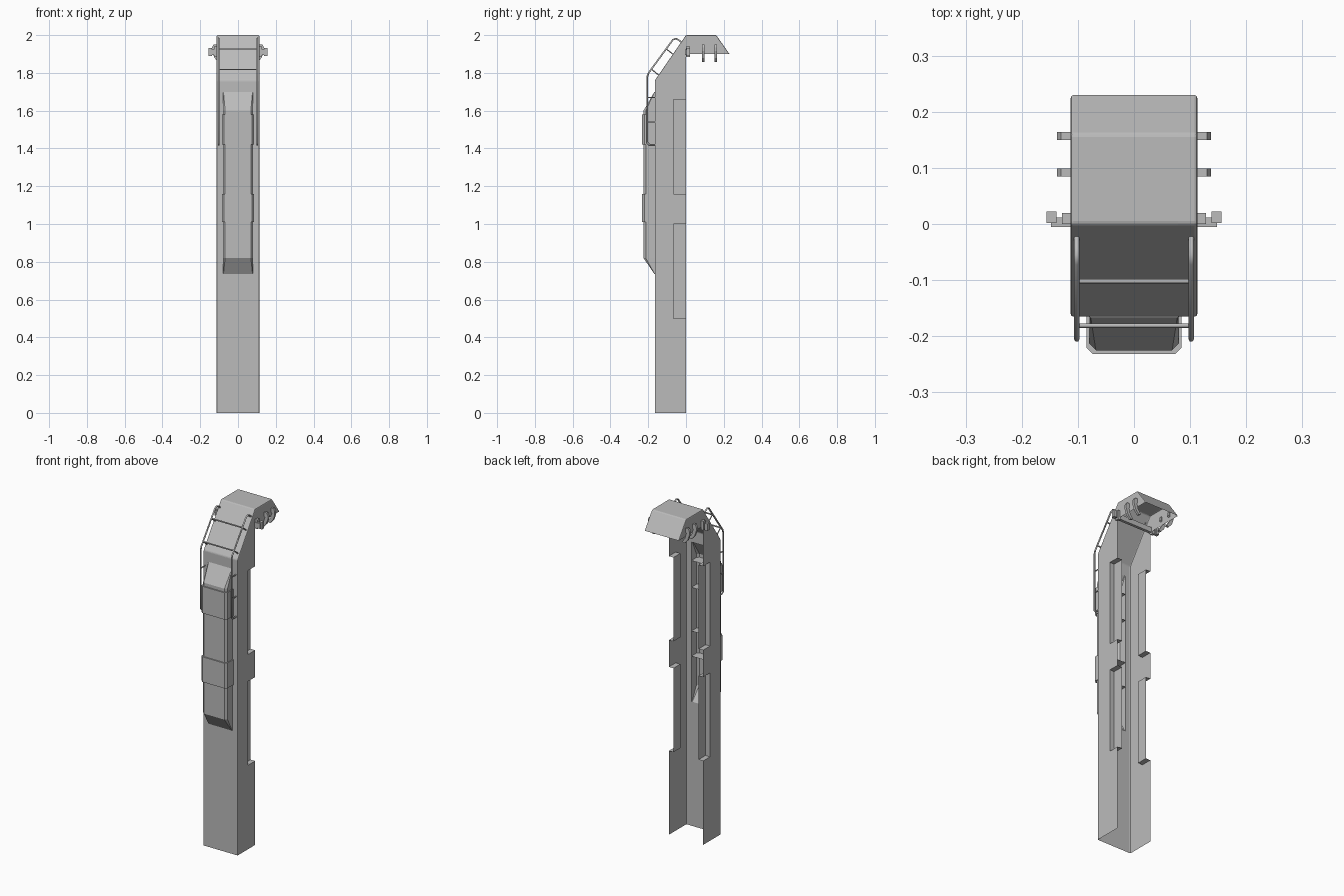
import bpy, bmesh, math
from mathutils import Vector

cube = bpy.data.objects.get("Cube")
if cube:
    bpy.data.objects.remove(cube, do_unlink=True)

gray = bpy.data.materials.new("plain gray")
gray.use_nodes = True
COLOUR = (0.5, 0.5, 0.5, 1)
gray.diffuse_color = COLOUR
gray.node_tree.nodes["Principled BSDF"].inputs["Base Color"].default_value = COLOUR

W = 0.113       # half width of the channel
FRONT = -0.165  # front wall
STEP = 0.03     # depth of the side recesses


def finish(name, bm, smooth=False):
    mesh = bpy.data.meshes.new(name)
    bm.to_mesh(mesh)
    bm.free()
    mesh.materials.append(gray)
    obj = bpy.data.objects.new(name, mesh)
    bpy.context.collection.objects.link(obj)
    if smooth:
        bpy.ops.object.select_all(action='DESELECT')
        obj.select_set(True)
        bpy.context.view_layer.objects.active = obj
        bpy.ops.object.shade_smooth_by_angle(angle=math.radians(40))
    return obj


def add_box(bm, lo, hi):
    verts = bmesh.ops.create_cube(bm, size=1)["verts"]
    for v in verts:
        v.co = Vector([l + (c + 0.5) * (h - l) for l, h, c in zip(lo, hi, v.co)])


def skin(bm, rows, skip=()):
    for i in range(len(rows) - 1):
        for j in range(len(rows[i]) - 1):
            if (i, j) not in skip:
                bm.faces.new((rows[i][j], rows[i][j + 1], rows[i + 1][j + 1], rows[i + 1][j]))


# Open channel with its overhanging hood; the front has an opening behind the cover
profile = [(FRONT, 0), (FRONT, 0.74), (FRONT, 1.69), (FRONT, 1.76),
           (0, 2), (0.16, 2), (0.23, 1.9)]
recesses = [(0.5, 1.0), (1.16, 1.66)]
bm = bmesh.new()
rows = [[bm.verts.new((x, y, z)) for x in (-W, -0.078, 0.078, W)] for y, z in profile]
skin(bm, rows, skip={(1, 1)})
back = [(0, 1.9)]
for low, high in reversed(recesses):
    back += [(0, high), (-0.065, high), (-0.065, low), (0, low)]
back.append((0, 0))
for col, s in ((0, -1), (3, 1)):
    loop = [r[col] for r in rows] + [bm.verts.new((s * W, y, z)) for y, z in back]
    bm.faces.new(loop if s < 0 else loop[::-1])
bmesh.ops.recalc_face_normals(bm, faces=bm.faces)
channel = finish("channel_body", bm)
bevel = channel.modifiers.new("soft_edges", 'BEVEL')
bevel.width = 0.005
bevel.segments = 2
bevel.limit_method = 'ANGLE'
bevel.angle_limit = math.radians(25)

# Recessed side panels, open towards the back
bm = bmesh.new()
for s in (-1, 1):
    for low, high in recesses:
        outer = [bm.verts.new((s * W, y, z)) for y, z in
                 ((0, low), (-0.065, low), (-0.065, high), (0, high))]
        inner = [bm.verts.new(v.co - Vector((s * STEP, 0, 0))) for v in outer]
        skin(bm, [outer, inner])
        bm.faces.new(inner)
finish("side_recess_panels", bm)


# Front cover: chamfered cross-sections stacked along z
def cover(name, sections, caps=False):
    bm = bmesh.new()
    rows = []
    for z, y, w in sections:
        c = min(0.012, (FRONT - y) * 0.5)
        half = [(w, FRONT), (w, y + c), (w - c, y)]
        pts = [(-x, py) for x, py in half] + half[::-1]
        rows.append([bm.verts.new((x, py, z)) for x, py in pts])
    skin(bm, rows)
    if caps:
        bm.faces.new(rows[0][::-1])
        bm.faces.new(rows[-1])
    bmesh.ops.recalc_face_normals(bm, faces=bm.faces)
    return finish(name, bm)


cover("front_cover", [(0.735, FRONT - 0.002, 0.078), (0.82, -0.225, 0.08),
                      (1.6, -0.225, 0.08), (1.7, FRONT - 0.002, 0.078)])
for name, low, high in (("lower_cover_band", 1.01, 1.16), ("upper_cover_band", 1.42, 1.58)):
    cover(name, [(low, -0.232, 0.085), (high, -0.232, 0.085)], caps=True)


# Handrails as round tubes
def tube(name, lines, radius):
    data = bpy.data.curves.new(name, 'CURVE')
    data.dimensions = '3D'
    data.bevel_depth = radius
    data.bevel_resolution = 1
    data.use_fill_caps = True
    for line in lines:
        spline = data.splines.new('POLY')
        spline.points.add(len(line) - 1)
        for p, co in zip(spline.points, line):
            p.co = (*co, 1)
    data.materials.append(gray)
    bpy.context.collection.objects.link(bpy.data.objects.new(name, data))


rail = [(FRONT, 1.42), (-0.195, 1.42), (-0.205, 1.43), (-0.205, 1.78), (-0.198, 1.8),
        (-0.07, 1.975), (-0.055, 1.982), (-0.04, 1.975), (-0.02, 1.96)]
posts = [((-0.205, z), (FRONT, z)) for z in (1.54, 1.67)]
posts += [((-0.183, 1.82), (-0.147, 1.79)), ((-0.105, 1.927), (-0.07, 1.9))]
for side, x in (("right", -0.102), ("left", 0.102)):
    tube(side + "_handrail", [[(x, y, z) for y, z in rail]], 0.005)
    tube(side + "_rail_posts", [[(x, y, z) for y, z in p] for p in posts], 0.0035)
tube("rail_crossbars", [[(-0.1, y, z), (0.1, y, z)]
                        for y, z in ((-0.102, 1.926), (-0.181, 1.818))], 0.004)

# Mounting bar with end blocks under the hood
bm = bmesh.new()
add_box(bm, (-0.148, -0.005, 1.895), (0.148, 0.012, 1.925))
for s in (-1, 1):
    a, b = sorted((s * 0.138, s * 0.156))
    add_box(bm, (a, 0.002, 1.89), (b, 0.022, 1.932))
    a, b = sorted((s * 0.112, s * 0.128))
    add_box(bm, (a, 0.0, 1.885), (b, 0.02, 1.94))
finish("mounting_bar", bm)

# Hanging hooks: outer lug, then a leg that turns inwards
hook = [(0.105, 1.95), (0.13, 1.95), (0.137, 1.935), (0.137, 1.915), (0.125, 1.88),
        (0.105, 1.858), (0.09, 1.862), (0.108, 1.89), (0.118, 1.92), (0.105, 1.93)]
bm = bmesh.new()
for s in (-1, 1):
    for y in (0.085, 0.15):
        face = bm.faces.new([bm.verts.new((s * x, y, z)) for x, z in hook])
        new = bmesh.ops.extrude_face_region(bm, geom=[face])["geom"]
        for v in new:
            if isinstance(v, bmesh.types.BMVert):
                v.co.y += 0.014
bmesh.ops.recalc_face_normals(bm, faces=bm.faces)
finish("hood_hooks", bm)
